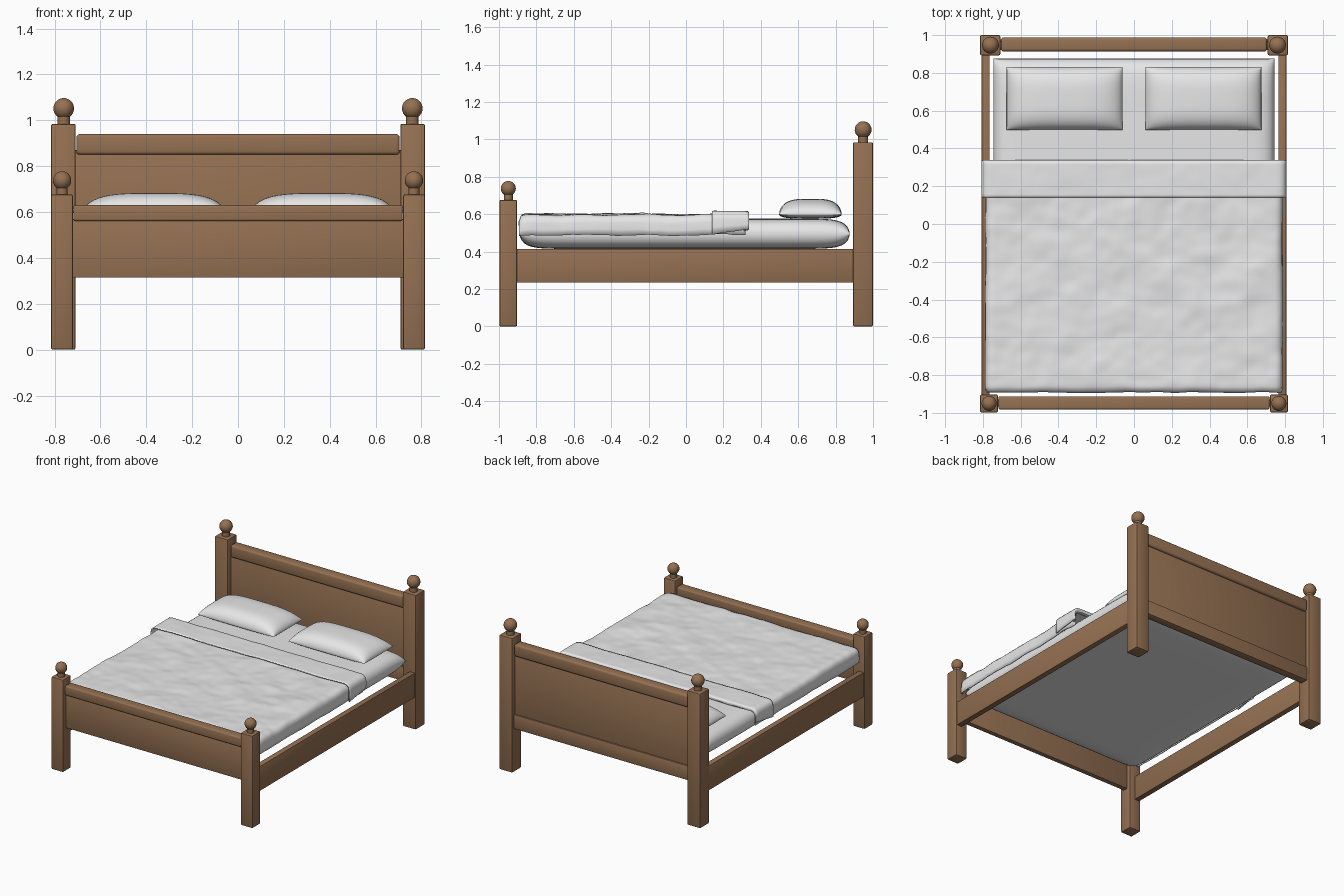
import bpy, bmesh, math
from mathutils import Vector, noise

if "Cube" in bpy.data.objects:
    bpy.data.objects.remove(bpy.data.objects["Cube"])


def material(name, rgb):
    m = bpy.data.materials.new(name)
    m.use_nodes = True
    m.diffuse_color = (*rgb, 1)
    m.node_tree.nodes["Principled BSDF"].inputs["Base Color"].default_value = (*rgb, 1)
    return m


wood = material("brown wood", (0.30, 0.165, 0.085))
linen = material("white linen", (0.8, 0.8, 0.8))


def finish(name, bm, mat, angle=40):
    bmesh.ops.recalc_face_normals(bm, faces=bm.faces)
    mesh = bpy.data.meshes.new(name)
    bm.to_mesh(mesh)
    bm.free()
    ob = bpy.data.objects.new(name, mesh)
    bpy.context.collection.objects.link(ob)
    mesh.materials.append(mat)
    bpy.ops.object.select_all(action="DESELECT")
    ob.select_set(True)
    bpy.context.view_layer.objects.active = ob
    bpy.ops.object.shade_smooth_by_angle(angle=math.radians(angle))
    return ob


def box(name, x, y, z, bevel=0.008, segments=2):
    """Bevelled box from (low, high) ranges."""
    bm = bmesh.new()
    bmesh.ops.create_cube(bm, size=1)
    for v in bm.verts:
        v.co = [(lo + hi) / 2 + c * (hi - lo) for c, (lo, hi) in zip(v.co, (x, y, z))]
    bmesh.ops.bevel(bm, geom=bm.edges[:], offset=bevel, segments=segments,
                    profile=0.5, affect="EDGES")
    return finish(name, bm, wood)


def finial(name, x, y, base, center, radius):
    """Turned neck and ball, spun from a profile."""
    neck = radius * 0.6
    profile = [(0, base - 0.005), (neck, base - 0.005), (neck, center - radius * 0.8)]
    start = math.asin(-0.8)
    for i in range(13):
        a = start + (math.pi / 2 - start) * i / 12
        profile.append((radius * math.cos(a), center + radius * math.sin(a)))
    bm = bmesh.new()
    verts = [bm.verts.new((x + r, y, z)) for r, z in profile]
    edges = [bm.edges.new(pair) for pair in zip(verts, verts[1:])]
    bmesh.ops.spin(bm, geom=verts + edges, cent=(x, y, 0), axis=(0, 0, 1),
                   angle=math.tau, steps=24, use_duplicate=False)
    bmesh.ops.remove_doubles(bm, verts=bm.verts, dist=0.0002)
    return finish(name, bm, wood)


def grid_faces(bm, rows):
    for a, b in zip(rows, rows[1:]):
        for i in range(len(a) - 1):
            bm.faces.new((a[i], a[i + 1], b[i + 1], b[i]))


def cushion(name, center, half, up, down, power, n=28):
    """Rectangular stuffed shape, closing to a seam around its edge."""
    bm = bmesh.new()
    steps = [math.sin(math.pi / 2 * (2 * i / n - 1)) for i in range(n + 1)]
    for height in (up, -down):
        rows = []
        for v in steps:
            row = []
            for u in steps:
                puff = max(0, (1 - abs(u) ** power) * (1 - abs(v) ** power)) ** 0.5
                row.append(bm.verts.new((center[0] + half[0] * u, center[1] + half[1] * v,
                                         center[2] + height * puff)))
            rows.append(row)
        grid_faces(bm, rows)
    bmesh.ops.remove_doubles(bm, verts=bm.verts, dist=0.0002)
    return finish(name, bm, linen, 60)


def cover(name, stations, ripple, n=72):
    """Draped sheet; each station is (y, top, half width, hem height)."""
    bm = bmesh.new()
    rows = []
    for y, top, width, hem in stations:
        row = []
        for i in range(n + 1):
            t = 2 * i / n - 1
            s, side, r = abs(t), math.copysign(1, t), 0.035
            if s < 0.86:
                x, z = (width - r) * s / 0.86, top
            elif s < 0.94:
                a = (s - 0.86) / 0.08 * math.pi / 2
                x, z = width - r + r * math.sin(a), top - r + r * math.cos(a)
            else:
                x, z = width, top - r + (hem - top + r) * (s - 0.94) / 0.06
            p = Vector((x * side, y, z))
            w = noise.noise(p * 6) + 0.5 * noise.noise(p * 15)
            p += Vector((side * 0.5 * max(0, s - 0.86) / 0.14, 0.6 * (ripple > 0.004), 1)) * ripple * w
            row.append(bm.verts.new(p))
        rows.append(row)
    grid_faces(bm, rows)
    ob = finish(name, bm, linen, 60)
    thick = ob.modifiers.new("thickness", "SOLIDIFY")
    thick.thickness = 0.008
    thick.offset = 0
    return ob


# Posts, finials and side rails, mirrored left and right
for side, label in ((1, "left"), (-1, "right")):
    def span(a, b):
        return tuple(sorted((a * side, b * side)))
    box(label + "_head_post", span(0.708, 0.815), (0.893, 1.0), (0, 0.985))
    box(label + "_foot_post", span(0.72, 0.815), (-0.998, -0.903), (0, 0.677))
    finial(label + "_head_finial", 0.76 * side, 0.947, 0.985, 1.052, 0.045)
    finial(label + "_foot_finial", 0.767 * side, -0.95, 0.677, 0.738, 0.04)
    box(label + "_side_rail", span(0.765, 0.807), (-0.91, 0.90), (0.235, 0.415), 0.004)

# Headboard and footboard
box("headboard_panel", (-0.72, 0.72), (0.93, 0.968), (0.33, 0.87), 0.002)
box("headboard_top_rail", (-0.705, 0.705), (0.913, 0.988), (0.85, 0.94), 0.015, 3)
box("headboard_bottom_rail", (-0.72, 0.72), (0.92, 0.978), (0.315, 0.42), 0.004)
box("footboard_panel", (-0.73, 0.73), (-0.965, -0.93), (0.315, 0.57), 0.002)
box("footboard_top_rail", (-0.718, 0.718), (-0.982, -0.912), (0.56, 0.63), 0.01, 3)

# Mattress and pillows
cushion("mattress", (0, -0.007, 0.495), (0.745, 0.882), 0.082, 0.08, 18, 40)
for side, label in ((1, "left"), (-1, "right")):
    cushion(label + "_pillow", (0.367 * side, 0.665, 0.598), (0.307, 0.167), 0.085, 0.022, 3.5)

# Blanket, hanging at the sides and foot
stations = [(-0.887, 0.535, 0.77, 0.485), (-0.889, 0.565, 0.778, 0.487), (-0.88, 0.588, 0.782, 0.488)]
stations += [(-0.86 + 1.18 * i / 60, 0.594, 0.784, 0.49) for i in range(61)]
cover("blanket", stations, 0.010)

# Turned-back fold over the blanket's head end
fold = [(0.14 + 0.19 * i / 12, 0.612, 0.803, 0.49 + 0.03 * i / 12) for i in range(13)]
fold += [(0.334, 0.606, 0.802, 0.52), (0.33, 0.594, 0.795, 0.515), (0.31, 0.590, 0.79, 0.51)]
cover("blanket_fold", fold, 0.004)
